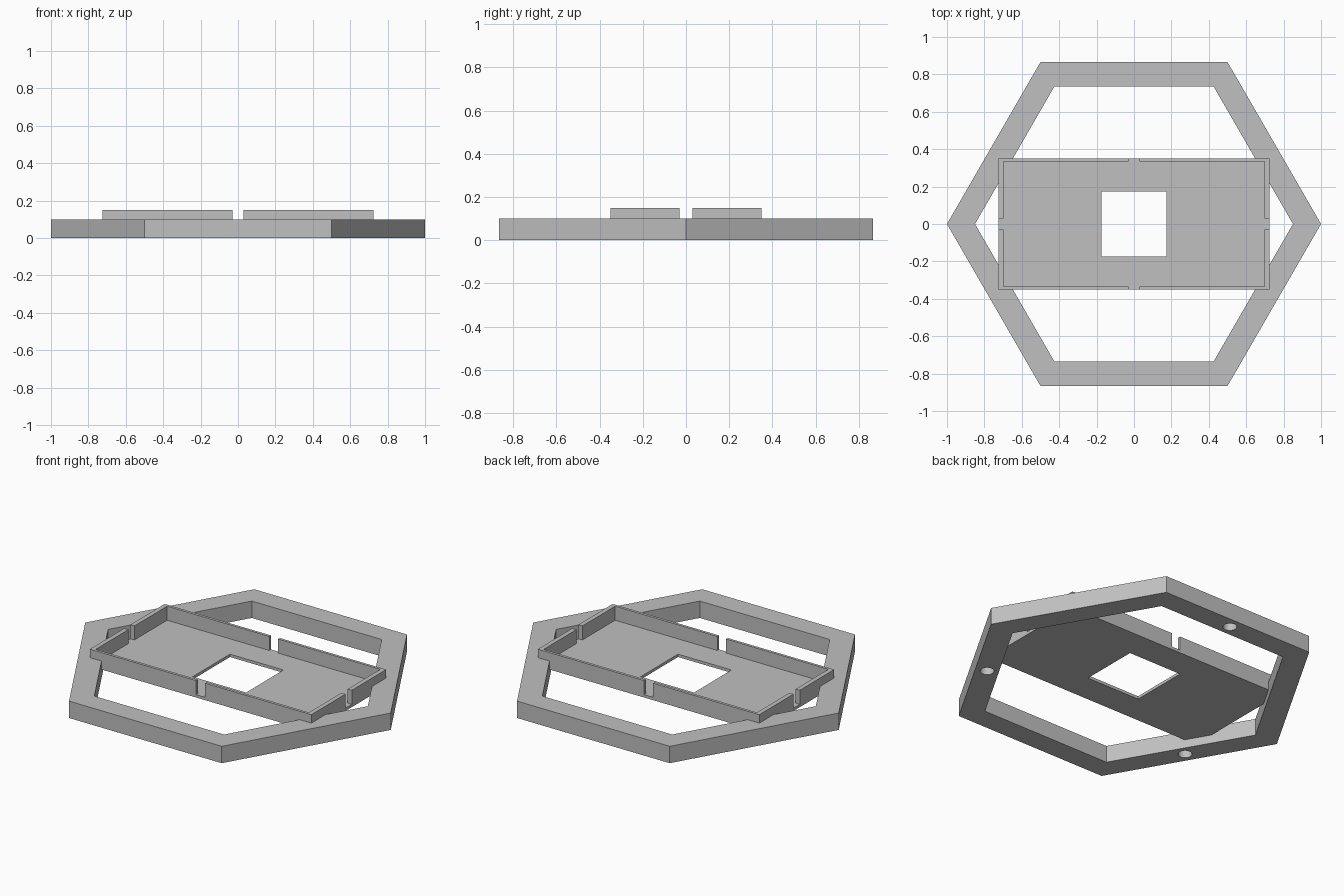
import bpy
from math import cos, sin, radians

old = bpy.data.objects.get("Cube")
if old:
    bpy.data.objects.remove(old, do_unlink=True)

grey = bpy.data.materials.new("light grey")
grey.use_nodes = True
COLOUR = (0.53, 0.53, 0.53, 1)
grey.diffuse_color = COLOUR
grey.node_tree.nodes["Principled BSDF"].inputs["Base Color"].default_value = COLOUR


def finish(name):
    ob = bpy.context.object
    ob.name = name
    ob.data.materials.append(grey)
    return ob


def box(name, hx, hy, z0, z1):
    """Box centred on the z axis with half sizes hx, hy."""
    bpy.ops.mesh.primitive_cube_add(size=2, location=(0, 0, (z0 + z1) / 2))
    ob = finish(name)
    ob.scale = (hx, hy, (z1 - z0) / 2)
    bpy.ops.object.transform_apply(location=True, rotation=False, scale=True)
    return ob


def prism(name, sides, radius, z0, z1, x=0, y=0):
    """Upright prism with a corner on the +x axis."""
    bpy.ops.mesh.primitive_cylinder_add(vertices=sides, radius=radius, depth=z1 - z0,
                                        location=(x, y, (z0 + z1) / 2),
                                        rotation=(0, 0, radians(90)))
    ob = finish(name)
    bpy.ops.object.transform_apply(location=True, rotation=True, scale=True)
    return ob


def cut(target, cutter):
    """Subtract the cutter from the target and discard it."""
    mod = target.modifiers.new("cut", 'BOOLEAN')
    mod.operation = 'DIFFERENCE'
    mod.solver = 'EXACT'
    mod.object = cutter
    bpy.context.view_layer.objects.active = target
    bpy.ops.object.modifier_apply(modifier=mod.name)
    bpy.data.objects.remove(cutter, do_unlink=True)


HX, HY = 0.725, 0.35          # tray half sizes
BASE, FLOOR, RIM = 0.05, 0.067, 0.15

# Hexagonal ring with a seat for the tray
ring = prism("hexagonal_ring", 6, 1.0, 0, 0.1)
cut(ring, prism("ring_opening", 6, 0.85, -0.1, 0.2))
cut(ring, box("tray_seat", HX, HY, BASE, 0.3))

# Blind round sockets under every second side
for angle in (90, 210, 330):
    a = radians(angle)
    cut(ring, prism("socket", 32, 0.0375, -0.1, 0.06, 0.8 * cos(a), 0.8 * sin(a)))

# Shallow tray with a square window and a notch in each wall
tray = box("tray", HX, HY, BASE, RIM)
cut(tray, box("tray_pocket", HX - 0.027, HY - 0.016, FLOOR, 0.3))
cut(tray, box("window", 0.175, 0.175, 0, 0.3))
cut(tray, box("long_wall_notch", 0.029, 0.5, FLOOR, 0.3))
cut(tray, box("short_wall_notch", 0.9, 0.029, FLOOR, 0.3))
